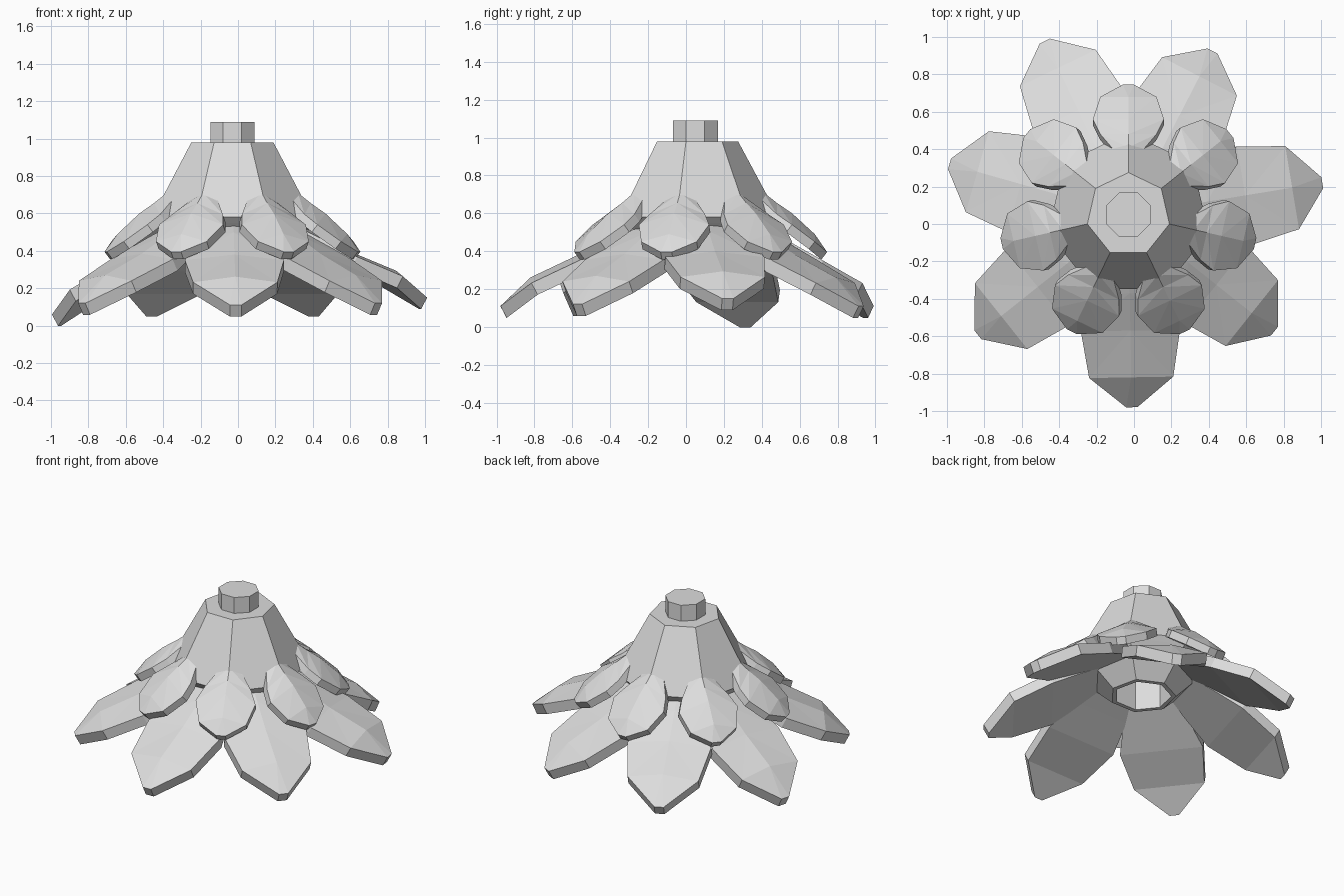
import bpy, bmesh, math
from mathutils import Matrix, Vector

cube = bpy.data.objects.get("Cube")
if cube:
    bpy.data.objects.remove(cube)

CENTRE = Vector((-0.03, 0.05, 0))
STEP = math.tau / 7

grey = bpy.data.materials.new("plain_grey")
grey.use_nodes = True
grey.diffuse_color = (0.72, 0.72, 0.72, 1)
grey.node_tree.nodes["Principled BSDF"].inputs["Base Color"].default_value = (0.72, 0.72, 0.72, 1)


def finish(bm, name):
    bmesh.ops.recalc_face_normals(bm, faces=bm.faces)
    mesh = bpy.data.meshes.new(name)
    bm.to_mesh(mesh)
    bm.free()
    mesh.materials.append(grey)
    obj = bpy.data.objects.new(name, mesh)
    obj.location = CENTRE
    bpy.context.collection.objects.link(obj)


def lathe(name, profile, sides, start):
    """Closed stack of polygon rings (radius, z) from top to bottom."""
    bm = bmesh.new()
    rings = [[bm.verts.new((r * math.cos(start + math.tau * i / sides),
                            r * math.sin(start + math.tau * i / sides), z))
              for i in range(sides)] for r, z in profile]
    for a, b in zip(rings, rings[1:]):
        for i in range(sides):
            j = (i + 1) % sides
            bm.faces.new((a[i], b[i], b[j], a[j]))
    bm.faces.new(rings[0])
    bm.faces.new(rings[-1][::-1])
    finish(bm, name)


def petal(name, stations, angle, thickness, tilt, length=1.0, drop=0.0):
    """Crowned leaf with a flat underside; stations are (distance, half width, z, crown)."""
    bm = bmesh.new()
    first, last = stations[0][0], stations[-1][0]
    back, down = thickness * math.sin(tilt), thickness * math.cos(tilt)
    rows = []
    for r, w, z, crown in stations:
        z -= drop * (r - first) / (last - first)
        r *= length
        rows.append([bm.verts.new(p) for p in (
            (r, -w, z), (r, 0, z + crown), (r, w, z),
            (r - back, w, z - down), (r - back, -w, z - down))])
    for a, b in zip(rows, rows[1:]):
        for side in (0, 2):
            bm.faces.new((a[side], b[side], a[1]))
            bm.faces.new((a[1], b[side], b[1]))
        for i, j in ((2, 3), (3, 4), (4, 0)):
            bm.faces.new((a[i], b[i], b[j], a[j]))
    bm.faces.new(rows[0])
    bm.faces.new(rows[-1])
    bmesh.ops.transform(bm, matrix=Matrix.Rotation(angle, 4, "Z"), verts=bm.verts)
    finish(bm, name)


# Tapered body, undercut below, with a deep well in its underside
lathe("body", [(0.225, 0.98), (0.44, 0.58), (0.41, 0.55), (0.21, 0.36),
               (0.18, 0.36), (0.18, 0.60)], 7, math.pi / 2)
lathe("stem", [(0.128, 1.09), (0.128, 0.97)], 8, math.pi / 8)

# Lower ring of large drooping petals: turn in degrees, length, droop
LARGE = [(0.28, 0.14, 0.55, 0.02), (0.42, 0.20, 0.47, 0.03), (0.62, 0.265, 0.355, 0.03),
         (0.87, 0.225, 0.24, 0.03), (1.03, 0.03, 0.12, 0)]
VARIED = [(1, 1, 0.01), (0, 0.97, 0), (-3.5, 1.02, -0.03), (-1.5, 0.955, 0.01),
          (0, 1, 0.01), (-3, 0.965, 0.06), (0, 1, 0)]
for i, (turn, length, drop) in enumerate(VARIED):
    petal(f"large_petal_{i + 1}", LARGE, -math.pi / 2 + i * STEP + math.radians(turn),
          0.07, math.radians(28), length, drop)

# Upper ring of small petals, pointed at both ends
SMALL = [(0.27, 0.03, 0.74, 0.02), (0.36, 0.09, 0.66, 0.05), (0.43, 0.15, 0.595, 0.06),
         (0.51, 0.19, 0.54, 0.06), (0.63, 0.15, 0.45, 0.04), (0.695, 0.03, 0.395, 0)]
for i in range(7):
    petal(f"small_petal_{i + 1}", SMALL, math.pi / 2 + i * STEP, 0.05, math.radians(38))
